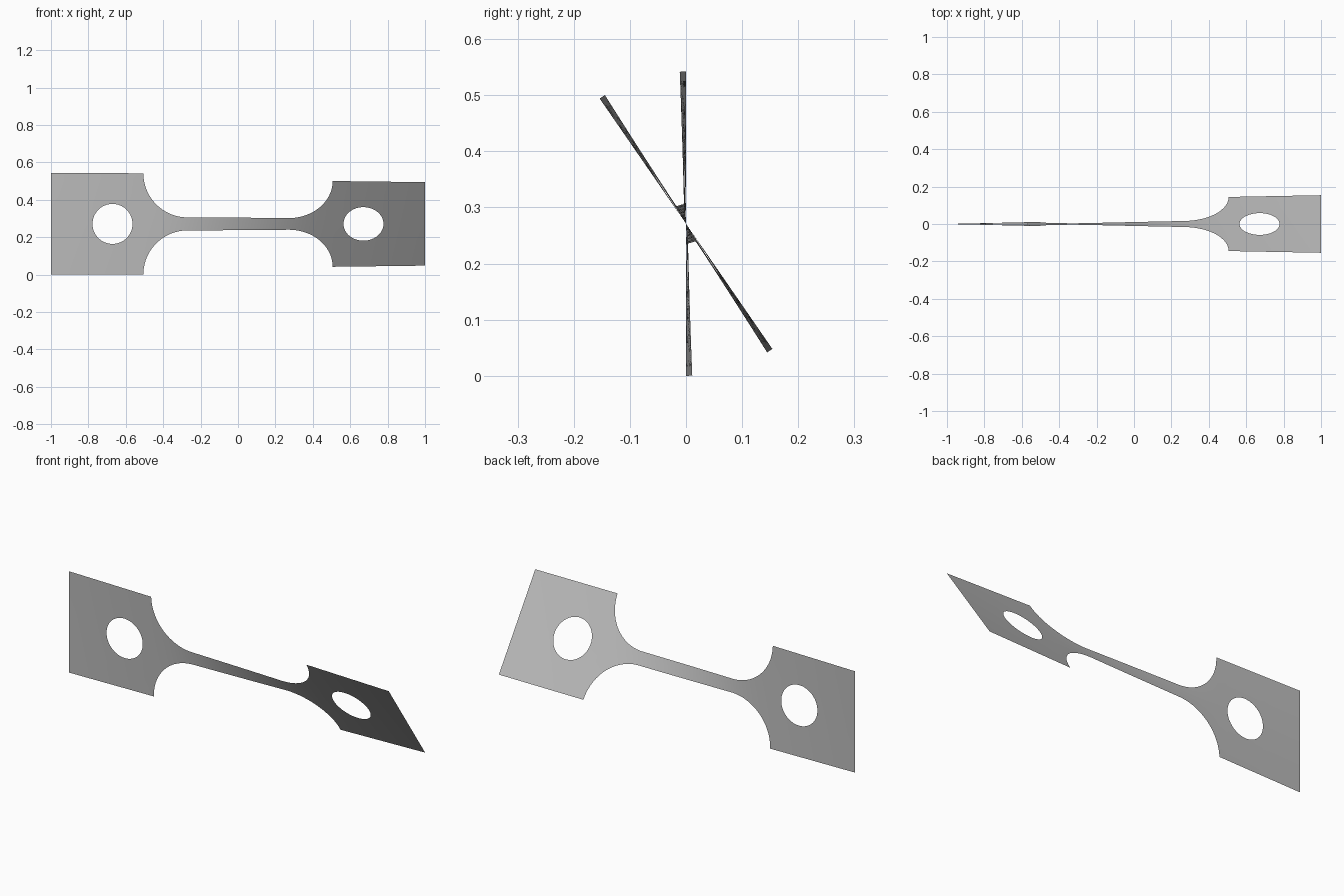
import bpy, bmesh, math

if "Cube" in bpy.data.objects:
    bpy.data.objects.remove(bpy.data.objects["Cube"])

HALF, NECK, AXIS_Z = 0.271, 0.035, 0.271    # head half width, neck half width, twist axis
FILLET_X, HOLE_X, HOLE_R = 0.27, 0.671, 0.107
FILLET_R = HALF - NECK
END_TWIST = math.radians(34.6)
ROWS = 6


def half_width(x):
    d = abs(x) - FILLET_X
    if d <= 0:
        return NECK
    if d >= FILLET_R:
        return HALF
    return HALF - math.sqrt(FILLET_R ** 2 - d ** 2)


def hole_half(x):
    return math.sqrt(max(0, HOLE_R ** 2 - (abs(x) - HOLE_X) ** 2))


# Columns along the strip, crowded where the hole and the fillet curve steeply
right = [FILLET_X * i / 12 for i in range(12)]
right += [FILLET_X + FILLET_R * math.sin(math.pi / 2 * i / 24) for i in range(25)]
right += [HOLE_X - HOLE_R * math.cos(math.pi * i / 32) for i in range(33)]
right += [HOLE_X + HOLE_R + (1 - HOLE_X - HOLE_R) * i / 5 for i in range(1, 6)]
columns = [-x for x in reversed(right[1:])] + right

# Twist builds up fastest where the strip is narrow
twist = [0.0]
for a, b in zip(columns, columns[1:]):
    twist.append(twist[-1] + (b - a) / half_width((a + b) / 2))
twist = [t / twist[-1] * END_TWIST for t in twist]

# Twisted sheet: upper and lower halves, welded along the axis except at the holes
bm = bmesh.new()
for side in (1, -1):
    grid = []
    for x, angle in zip(columns, twist):
        inner, outer = hole_half(x), half_width(x)
        if inner < 1e-5:
            inner = 0
        col = []
        for r in range(ROWS + 1):
            s = side * (inner + (outer - inner) * r / ROWS)
            col.append(bm.verts.new((x, -s * math.sin(angle), AXIS_Z + s * math.cos(angle))))
        grid.append(col)
    for p, q in zip(grid, grid[1:]):
        for r in range(ROWS):
            face = [p[r], q[r], q[r + 1], p[r + 1]]
            bm.faces.new(face if side > 0 else face[::-1])
bmesh.ops.remove_doubles(bm, verts=bm.verts, dist=1e-5)

mesh = bpy.data.meshes.new("twisted_strip")
bm.to_mesh(mesh)
bm.free()
strip = bpy.data.objects.new("twisted_strip", mesh)
bpy.context.collection.objects.link(strip)

# Plain grey metal
grey = bpy.data.materials.new("grey_metal")
grey.use_nodes = True
colour = (0.5, 0.5, 0.5, 1)
grey.diffuse_color = colour
grey.node_tree.nodes["Principled BSDF"].inputs["Base Color"].default_value = colour
mesh.materials.append(grey)

bpy.context.view_layer.objects.active = strip
strip.select_set(True)
bpy.ops.object.shade_smooth_by_angle()
